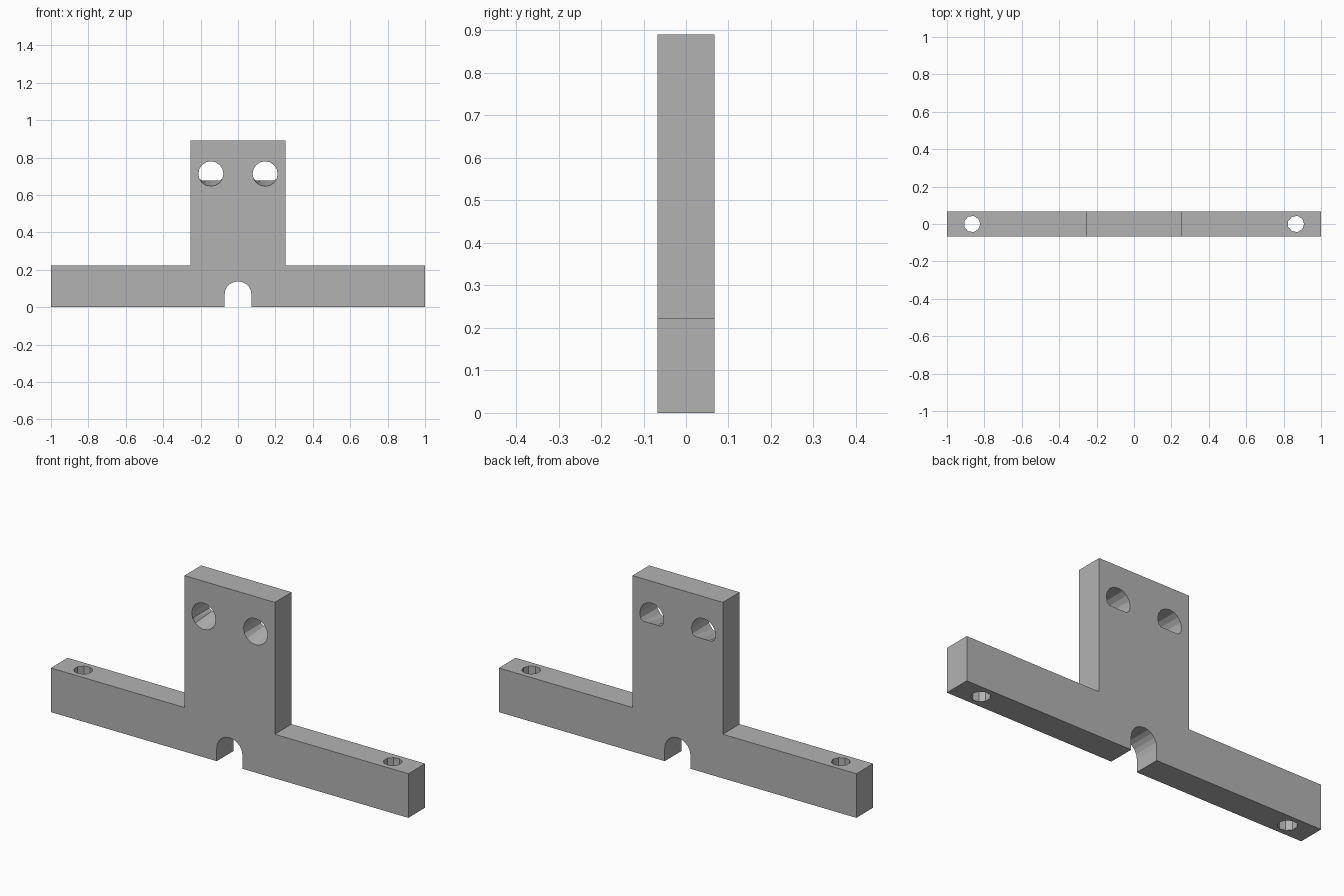
import bpy, bmesh
from math import sin, cos, pi

cube = bpy.data.objects.get("Cube")
if cube:
    bpy.data.objects.remove(cube, do_unlink=True)

HALF_DEPTH = 0.067
BASE_TOP, PLATE_TOP, PLATE_HALF = 0.223, 0.89, 0.253
SLOT_R, SLOT_Z = 0.072, 0.066

grey = bpy.data.materials.new("plain grey")
grey.use_nodes = True
colour = (0.45, 0.45, 0.45, 1)
grey.diffuse_color = colour
grey.node_tree.nodes["Principled BSDF"].inputs["Base Color"].default_value = colour


def loft(name, rings):
    """Closed solid between two matching rings of points."""
    bm = bmesh.new()
    a, b = [[bm.verts.new(p) for p in ring] for ring in rings]
    bm.faces.new(a)
    bm.faces.new(b[::-1])
    n = len(a)
    for i in range(n):
        j = (i + 1) % n
        bm.faces.new((a[i], b[i], b[j], a[j]))
    bmesh.ops.recalc_face_normals(bm, faces=bm.faces)
    mesh = bpy.data.meshes.new(name)
    bm.to_mesh(mesh)
    bm.free()
    obj = bpy.data.objects.new(name, mesh)
    bpy.context.collection.objects.link(obj)
    mesh.materials.append(grey)
    return obj


def circle(cx, cy, r, n):
    return [(cx + r * cos(2 * pi * i / n), cy + r * sin(2 * pi * i / n)) for i in range(n)]


# T-shaped bracket outline with a round-topped slot under the middle
arch = [(-SLOT_R * cos(pi * i / 10), SLOT_Z + SLOT_R * sin(pi * i / 10)) for i in range(11)]
outline = [(-1, 0), (-SLOT_R, 0)] + arch + [
    (SLOT_R, 0), (1, 0), (1, BASE_TOP), (PLATE_HALF, BASE_TOP),
    (PLATE_HALF, PLATE_TOP), (-PLATE_HALF, PLATE_TOP),
    (-PLATE_HALF, BASE_TOP), (-1, BASE_TOP)]
bracket = loft("bracket", [[(x, y, z) for x, z in outline] for y in (-HALF_DEPTH, HALF_DEPTH)])

cutters = []
for side in (-1, 1):
    # Plate holes: round in front, floor rising to a flat edge at the back
    ring = circle(side * 0.145, 0.713, 0.067, 16)
    front = [(x, -HALF_DEPTH - 0.001, z) for x, z in ring]
    back = [(x, HALF_DEPTH + 0.001, max(z, 0.676)) for x, z in ring]
    cutters.append(loft("plate_hole_cutter", [front, back]))
    # Upright screw holes through the base arms
    ring = circle(side * 0.866, 0, 0.044, 9)
    cutters.append(loft("arm_hole_cutter", [[(x, y, z) for x, y in ring] for z in (-0.1, 0.4)]))

# Cut the holes and remove the cutters
for cutter in cutters:
    mod = bracket.modifiers.new("hole", "BOOLEAN")
    mod.operation, mod.solver, mod.object = "DIFFERENCE", "EXACT", cutter
    cutter.hide_render = True
bpy.context.view_layer.update()
evaluated = bracket.evaluated_get(bpy.context.evaluated_depsgraph_get())
cut_mesh = bpy.data.meshes.new_from_object(evaluated)
bracket.modifiers.clear()
bracket.data = cut_mesh
for cutter in cutters:
    bpy.data.objects.remove(cutter, do_unlink=True)
